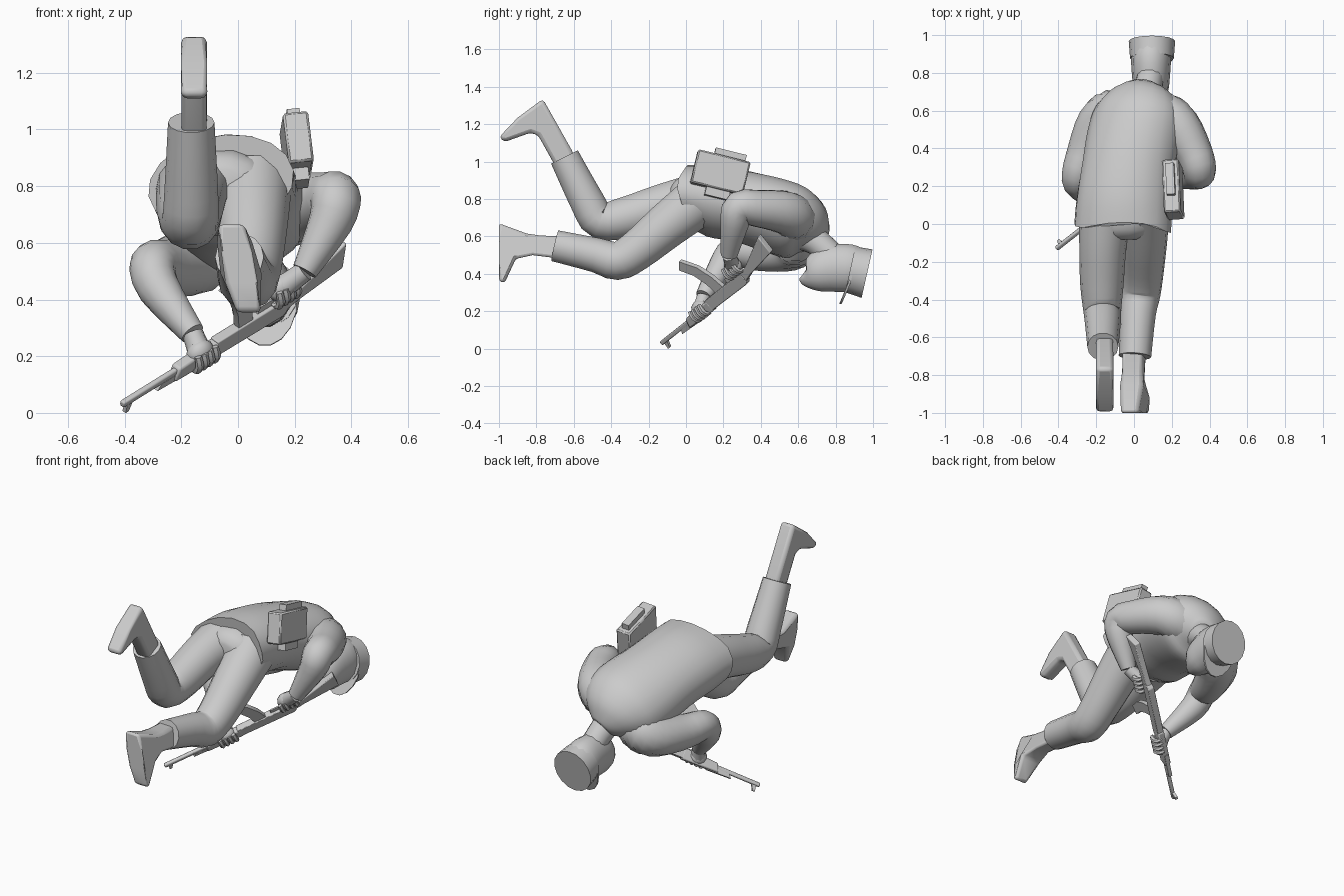
import bpy, bmesh, math
from mathutils import Vector as V, Matrix

if "Cube" in bpy.data.objects:
    bpy.data.objects.remove(bpy.data.objects["Cube"])

grey = bpy.data.materials.new("plain grey")
grey.diffuse_color = (0.6, 0.6, 0.6, 1)
grey.use_nodes = True
grey.node_tree.nodes["Principled BSDF"].inputs["Base Color"].default_value = grey.diffuse_color


def finish(name, bm, bevel=0.0, angle=40, segments=2):
    bmesh.ops.recalc_face_normals(bm, faces=bm.faces)
    me = bpy.data.meshes.new(name)
    bm.to_mesh(me)
    bm.free()
    ob = bpy.data.objects.new(name, me)
    bpy.context.collection.objects.link(ob)
    me.materials.append(grey)
    if bevel:
        m = ob.modifiers.new("bevel", 'BEVEL')
        m.width, m.segments, m.limit_method = bevel, segments, 'ANGLE'
    bpy.ops.object.select_all(action='DESELECT')
    ob.select_set(True)
    bpy.context.view_layer.objects.active = ob
    bpy.ops.object.shade_smooth_by_angle(angle=math.radians(angle))
    return ob


def spline(p, steps):
    """Catmull-Rom through equal-length tuples."""
    out = []
    for i in range(len(p) - 1):
        a, b, c, d = p[max(i - 1, 0)], p[i], p[i + 1], p[min(i + 2, len(p) - 1)]
        for s in range(steps):
            t = s / steps
            out.append([0.5 * (2 * y + (z - x) * t + (2 * x - 5 * y + 4 * z - w) * t * t
                               + (3 * y - x - 3 * z + w) * t ** 3)
                        for x, y, z, w in zip(a, b, c, d)])
    return out + [list(p[-1])]


def loft(name, stations, sides=14, steps=3):
    """Stations: x, y, z, side radius, other radius, roll in degrees."""
    st = [tuple(s) + (s[3], 0)[len(s) - 4:] for s in stations]
    st = spline(st, steps)
    bm = bmesh.new()
    rings = []
    for i, (x, y, z, a, b, roll) in enumerate(st):
        t = (V(st[min(i + 1, len(st) - 1)][:3]) - V(st[max(i - 1, 0)][:3])).normalized()
        u = (V((1, 0, 0)) - t * t.x).normalized()
        w = t.cross(u)
        u, w = [Matrix.Rotation(math.radians(-roll), 3, t) @ k for k in (u, w)]
        rings.append([bm.verts.new(V((x, y, z)) + u * a * math.cos(2 * math.pi * k / sides)
                                   + w * b * math.sin(2 * math.pi * k / sides))
                      for k in range(sides)])
    for r, q in zip(rings, rings[1:]):
        for k in range(sides):
            bm.faces.new((r[k], r[(k + 1) % sides], q[(k + 1) % sides], q[k]))
    bm.faces.new(rings[0])
    bm.faces.new(rings[-1])
    return finish(name, bm, angle=50)


def prism(name, pts, half, place, bevel=0.0, angle=35):
    """Extrude a 2D profile; place(p, q, side) gives the 3D point."""
    bm = bmesh.new()
    lo, hi = [[bm.verts.new(place(p, q, s)) for p, q in pts] for s in (-half, half)]
    n = len(pts)
    bm.faces.new(lo)
    bm.faces.new(hi)
    for k in range(n):
        bm.faces.new((lo[k], lo[(k + 1) % n], hi[(k + 1) % n], hi[k]))
    return finish(name, bm, bevel, angle)


def box(name, size, matrix, bevel=0.0):
    bm = bmesh.new()
    bmesh.ops.create_cube(bm, size=1, matrix=matrix @ Matrix.Diagonal((*size, 1)))
    return finish(name, bm, bevel, 30, 1)


# jacket, with the hem swept back below, and hips
jacket = loft("jacket", [(-.06, -.04, .81, .26, .17, 10), (-.05, .12, .79, .258, .19, 10),
                         (-.03, .30, .76, .25, .19, 13), (.0, .46, .715, .255, .195, 18),
                         (.03, .58, .675, .245, .19, 20), (.045, .65, .645, .20, .155, 18),
                         (.06, .70, .61, .13, .10, 14), (.07, .725, .59, .07, .06, 10)], 18)
for v in jacket.data.vertices:
    fade = max(0, min(1, (.12 - v.co.y) / .17))
    v.co.y += fade * (.4 * max(0, .86 - v.co.z) + .5 * max(0, v.co.z - .91))
loft("hips", [(-.06, -.08, .79, .10, .07), (-.06, -.04, .79, .17, .13), (-.06, .06, .78, .22, .16)])

# trouser legs
loft("right_trouser_leg", [(.05, .08, .80, .14), (.05, -.10, .66, .125), (.045, -.27, .52, .11),
                           (.035, -.37, .47, .105), (.02, -.48, .50, .095), (.005, -.70, .55, .086)])
loft("left_trouser_leg", [(-.15, .06, .80, .14), (-.165, -.12, .76, .125), (-.17, -.32, .70, .115),
                          (-.168, -.46, .685, .10), (-.165, -.525, .78, .095), (-.165, -.65, 1.025, .082)])


# boots: side profiles in y, z, narrowing to heel, toe and ankle
def boot(name, pts, half, x, mid, reach, lean):
    def place(y, z, s):
        k = 1 - .45 * min(1, abs(z - mid) / reach) if y < -.84 else .72
        return V((x + s * k - lean * (z - mid), y, z))
    prism(name, pts, half, place, .03, 75)


boot("right_boot", [(-.66, .60), (-.78, .605), (-.85, .615), (-1, .67), (-1, .57), (-1, .46), (-1, .36),
                    (-.97, .35), (-.91, .48), (-.82, .50), (-.66, .48)], .074, .005, .52, .17, .2)
boot("left_boot", [(-.58, .98), (-.61, 1.06), (-.765, 1.335), (-.90, 1.235), (-1, 1.13), (-.97, 1.105),
                   (-.83, 1.155), (-.79, 1.14), (-.69, .96)], .062, -.155, 1.2, .14, 0)

# sleeves
loft("right_sleeve", [(.08, .59, .67, .11), (.16, .575, .70, .122), (.235, .52, .73, .116), (.315, .38, .75, .10),
                      (.345, .285, .755, .09), (.325, .26, .67, .078), (.235, .23, .50, .045)])
loft("left_sleeve", [(-.03, .59, .60, .10), (-.11, .59, .56, .125), (-.185, .53, .53, .12), (-.255, .38, .515, .10),
                     (-.30, .255, .52, .083), (-.28, .195, .44, .076), (-.16, .095, .28, .045)])

# neck and head, face pointing down
loft("neck", [(.05, .63, .61, .09), (.07, .70, .57, .075), (.09, .80, .48, .07)])
loft("head", [(.09, .63, .405, .03, .04), (.09, .645, .40, .06, .075), (.09, .70, .41, .09, .11),
              (.09, .78, .43, .10, .13), (.09, .88, .43, .105, .13), (.09, .93, .42, .09, .11)])

# cap with visor
axis = V((0, .975, -.22))
front = V((0, -.22, -.975))
side = V((1, 0, 0))
base, crown = V((.095, .878, .424)), V((.095, .968, .401))
bm = bmesh.new()
loops = [[bm.verts.new(c + side * r * math.cos(k * math.pi / 8) + front * r * 1.08 * math.sin(k * math.pi / 8))
          for k in range(16)] for c, r in ((base, .116), (crown, .123))]
for k in range(16):
    j = (k + 1) % 16
    bm.faces.new((loops[0][k], loops[0][j], loops[1][j], loops[1][k]))
for l in loops:
    bm.faces.new(l)
finish("cap", bm)
arc = [math.radians(d) for d in range(0, 181, 20)]
visor = [(.114 * math.cos(a), .12 * math.sin(a)) for a in arc]
visor += [(.118 * math.cos(a), .195 * math.sin(a)) for a in arc[-2:0:-1]]
prism("cap_visor", visor, .006, lambda p, q, s: base + side * p + front * q
      + axis * (.012 + s - .2 * max(q - .08, 0)))

# rifle: s runs muzzle to butt, t from sights towards magazine
M = V((-.41, -.13, .03))
d = V((.707, .555, .438)).normalized()
D = V((.06, -.66, .75))
D = (D - d * D.dot(d)).normalized()
N = d.cross(D)


def gun(s, t, n):
    return M + d * s + D * t + N * n


prism("rifle_barrel", [(0, -.012), (.32, -.012), (.32, .012), (0, .012)], .011, gun, .006)
prism("rifle_front_sight", [(.005, .01), (.05, .01), (.045, -.015), (.03, -.045), (.015, -.045), (.02, -.015)], .008, gun)
prism("rifle_gas_tube", [(.17, -.03), (.32, -.036), (.32, -.008), (.19, -.008)], .011, gun)
prism("rifle_handguard", [(.25, -.03), (.48, -.036), (.48, .03), (.27, .022)], .021, gun, .008)
prism("rifle_receiver", [(.46, -.03), (.79, -.034), (.81, -.02), (.81, .035), (.46, .035)], .02, gun, .004)
prism("rifle_stock", [(.80, -.02), (.86, -.005), (1.085, .02), (1.095, .13), (.87, .045), (.80, .035)], .018, gun, .005)
prism("rifle_grip", [(.745, .03), (.79, .03), (.83, .12), (.79, .13)], .015, gun, .004)
prism("rifle_trigger_guard", [(.67, .03), (.75, .03), (.75, .06), (.68, .06)], .004, gun)
outer = [(.57, .03), (.56, .10), (.53, .18), (.475, .25)]
inner = [(.52, .285), (.59, .20), (.625, .11), (.64, .03)]
prism("rifle_magazine", outer + inner, .013, gun)

# hands wrapped round the rifle
for name, wrist, s, t in (("right", V((.235, .23, .50)), .79, .085), ("left", V((-.16, .095, .28)), .39, .015)):
    palm = gun(s, t, 0)
    loft(name + "_wrist", [(*wrist, .038), (*(wrist.lerp(palm, .5)), .04), (*palm, .045)], 10)
    bm = bmesh.new()
    m = Matrix((d, D, N)).transposed().to_4x4()
    bmesh.ops.create_uvsphere(bm, u_segments=12, v_segments=8, radius=1,
                              matrix=Matrix.Translation(palm) @ m @ Matrix.Diagonal((.055, .05, .042, 1)))
    finish(name + "_palm", bm, angle=60)
    for f in range(4):
        o = s - .042 + f * .028
        loft(name + "_finger_%d" % f, [(*gun(o, t + .025, .03), .013), (*gun(o, t - .01, .042), .015),
                                       (*gun(o, t - .04, .03), .013), (*gun(o, t - .046, .005), .01)], 6, 2)

# shoulder radio: case with top and bottom strips
pose = (Matrix.Translation((.207, .183, .94)) @ Matrix.Rotation(math.radians(4), 4, 'Z')
        @ Matrix.Rotation(math.radians(-6), 4, 'Y') @ Matrix.Rotation(math.radians(-14), 4, 'X'))
box("pack_case", (.09, .288, .182), pose, .008)
box("pack_top_strip", (.045, .17, .05), pose @ Matrix.Translation((0, .03, .10)))
box("pack_bottom_strip", (.055, .13, .05), pose @ Matrix.Translation((0, .01, -.11)))
